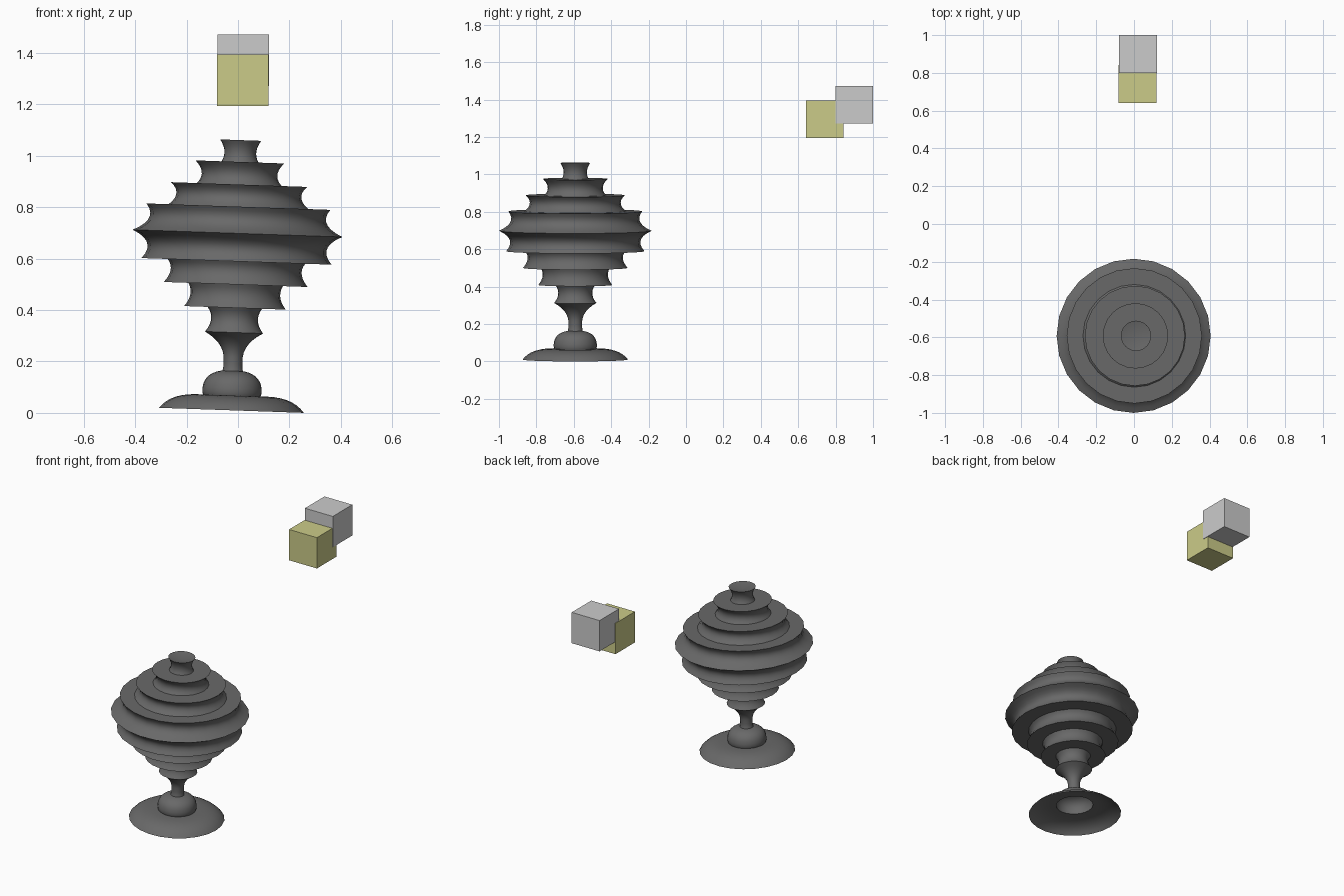
import bpy, bmesh, math

cube = bpy.data.objects.get("Cube")
if cube:
    bpy.data.objects.remove(cube, do_unlink=True)


def material(name, color):
    mat = bpy.data.materials.new(name)
    mat.use_nodes = True
    mat.diffuse_color = (*color, 1)
    mat.node_tree.nodes["Principled BSDF"].inputs["Base Color"].default_value = (*color, 1)
    return mat


def add_object(name, bm, mat):
    mesh = bpy.data.meshes.new(name)
    bm.to_mesh(mesh)
    bm.free()
    mesh.materials.append(mat)
    obj = bpy.data.objects.new(name, mesh)
    bpy.context.collection.objects.link(obj)
    return obj


def arc(start, through, end, steps=7):
    """Curve from start to end that passes through the middle point."""
    ctrl = [2 * t - (s + e) / 2 for s, t, e in zip(start, through, end)]
    points = []
    for i in range(steps + 1):
        t = i / steps
        points.append(tuple((1 - t) ** 2 * s + 2 * t * (1 - t) * c + t * t * e
                            for s, c, e in zip(start, ctrl, end)))
    return points


dark = material("dark grey", (0.14, 0.14, 0.14))
grey = material("light grey", (0.6, 0.6, 0.6))
yellow = material("dull yellow", (0.6, 0.6, 0.25))

# Vase outline as (radius, height) arcs, from the mouth down to the foot
sections = [
    # stepped shoulder rings
    ((0.080, 1.062), (0.062, 1.018), (0.072, 0.977)),
    ((0.173, 0.977), (0.147, 0.932), (0.165, 0.889)),
    ((0.265, 0.889), (0.243, 0.846), (0.272, 0.803)),
    ((0.358, 0.803), (0.346, 0.747), (0.408, 0.699)),
    # stepped lower rings
    ((0.408, 0.699), (0.350, 0.650), (0.370, 0.590)),
    ((0.268, 0.590), (0.255, 0.548), (0.280, 0.500)),
    ((0.184, 0.500), (0.175, 0.455), (0.198, 0.409)),
    ((0.106, 0.409), (0.091, 0.362), (0.113, 0.313)),
    # stem
    ((0.113, 0.313), (0.053, 0.262), (0.037, 0.200)),
    ((0.037, 0.200), (0.037, 0.181), (0.040, 0.163)),
    # dome and spreading foot
    ((0.045, 0.163), (0.095, 0.140), (0.115, 0.095)),
    ((0.115, 0.095), (0.115, 0.080), (0.112, 0.068)),
    ((0.140, 0.068), (0.225, 0.053), (0.282, 0.010)),
]
outline = [(0, 1.045)]  # shallow dished top
for section in sections:
    for point in arc(*section):
        if math.dist(point, outline[-1]) > 0.001:
            outline.append(point)

# Lathe the outline
foot = 0.010
bm = bmesh.new()
verts = [bm.verts.new((r, 0, z - foot)) for r, z in outline]
edges = [bm.edges.new(pair) for pair in zip(verts, verts[1:])]
bmesh.ops.spin(bm, geom=verts + edges, cent=(0, 0, 0), axis=(0, 0, 1),
               angle=math.tau, steps=24, use_duplicate=False)
bmesh.ops.remove_doubles(bm, verts=bm.verts, dist=0.0003)
bmesh.ops.recalc_face_normals(bm, faces=bm.faces)
vase = add_object("ringed_vase", bm, dark)
vase.location = (-0.026, -0.592, foot)
vase.rotation_euler.y = math.radians(2)
bpy.context.view_layer.objects.active = vase
vase.select_set(True)
bpy.ops.object.shade_smooth_by_angle(angle=math.radians(40))

# Two floating blocks behind the vase
for name, mat, center in (("front_block", yellow, (0.018, 0.741, 1.294)),
                          ("back_block", grey, (0.021, 0.900, 1.372))):
    bm = bmesh.new()
    bmesh.ops.create_cube(bm, size=0.2)
    add_object(name, bm, mat).location = center
